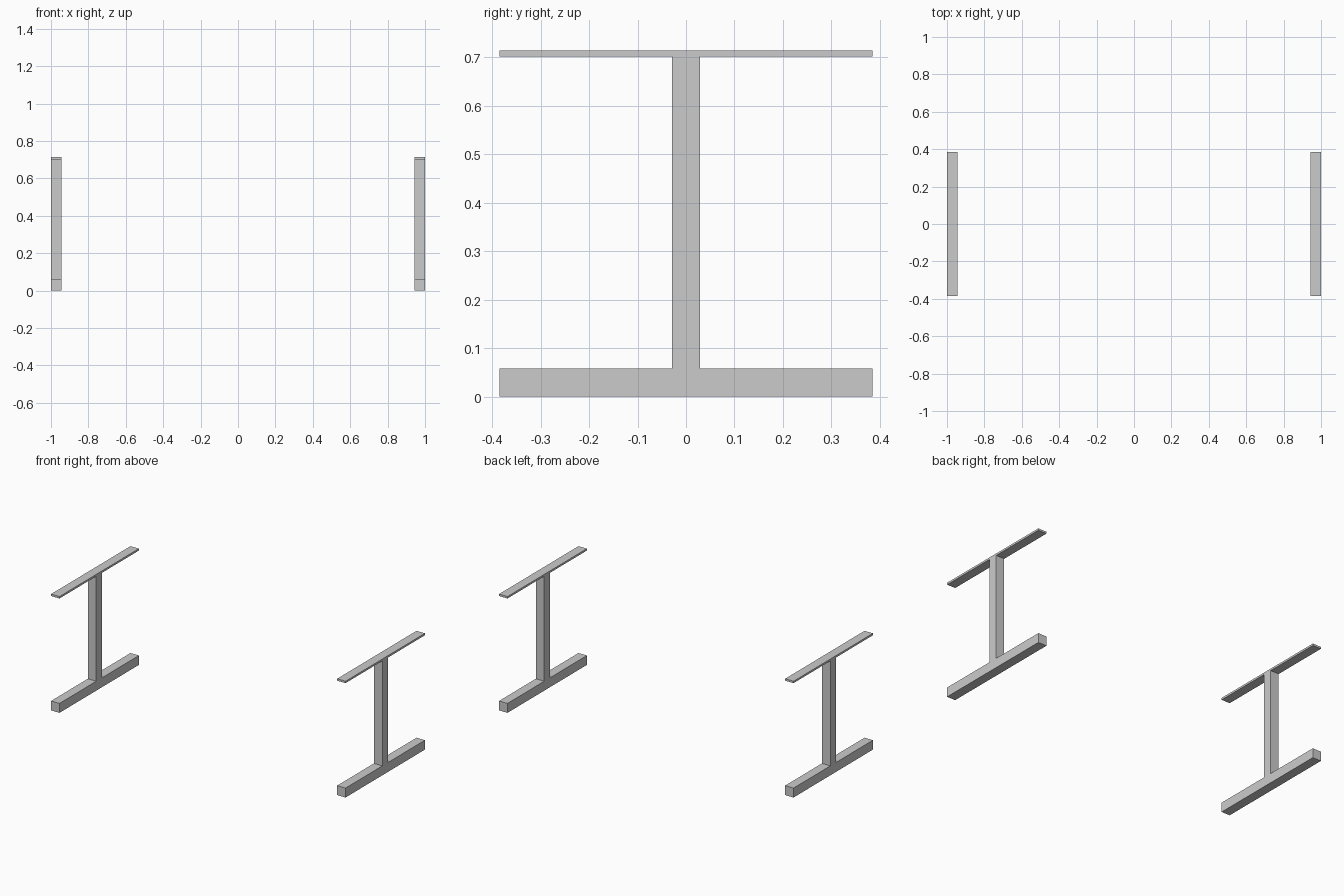
import bpy

if "Cube" in bpy.data.objects:
    bpy.data.objects.remove(bpy.data.objects["Cube"])

W = 0.057          # square tube width
HALF_DEPTH = 0.385
FOOT_TOP, POST_TOP, PLATE_TOP = 0.058, 0.702, 0.714


def box(name, x, half_y, z0, z1):
    bpy.ops.mesh.primitive_cube_add(size=1, location=(x, 0, (z0 + z1) / 2))
    ob = bpy.context.object
    ob.name = name
    ob.scale = (W, 2 * half_y, z1 - z0)
    bpy.ops.object.transform_apply(location=False, rotation=False, scale=True)
    return ob


# Two matching table-leg frames, one at each end
for side, sign in (("left", -1), ("right", 1)):
    x = sign * (1 - W / 2)
    box(f"{side}_foot", x, HALF_DEPTH, 0, FOOT_TOP)
    box(f"{side}_post", x, W / 2, FOOT_TOP, POST_TOP)
    box(f"{side}_top_plate", x, HALF_DEPTH, POST_TOP, PLATE_TOP)
